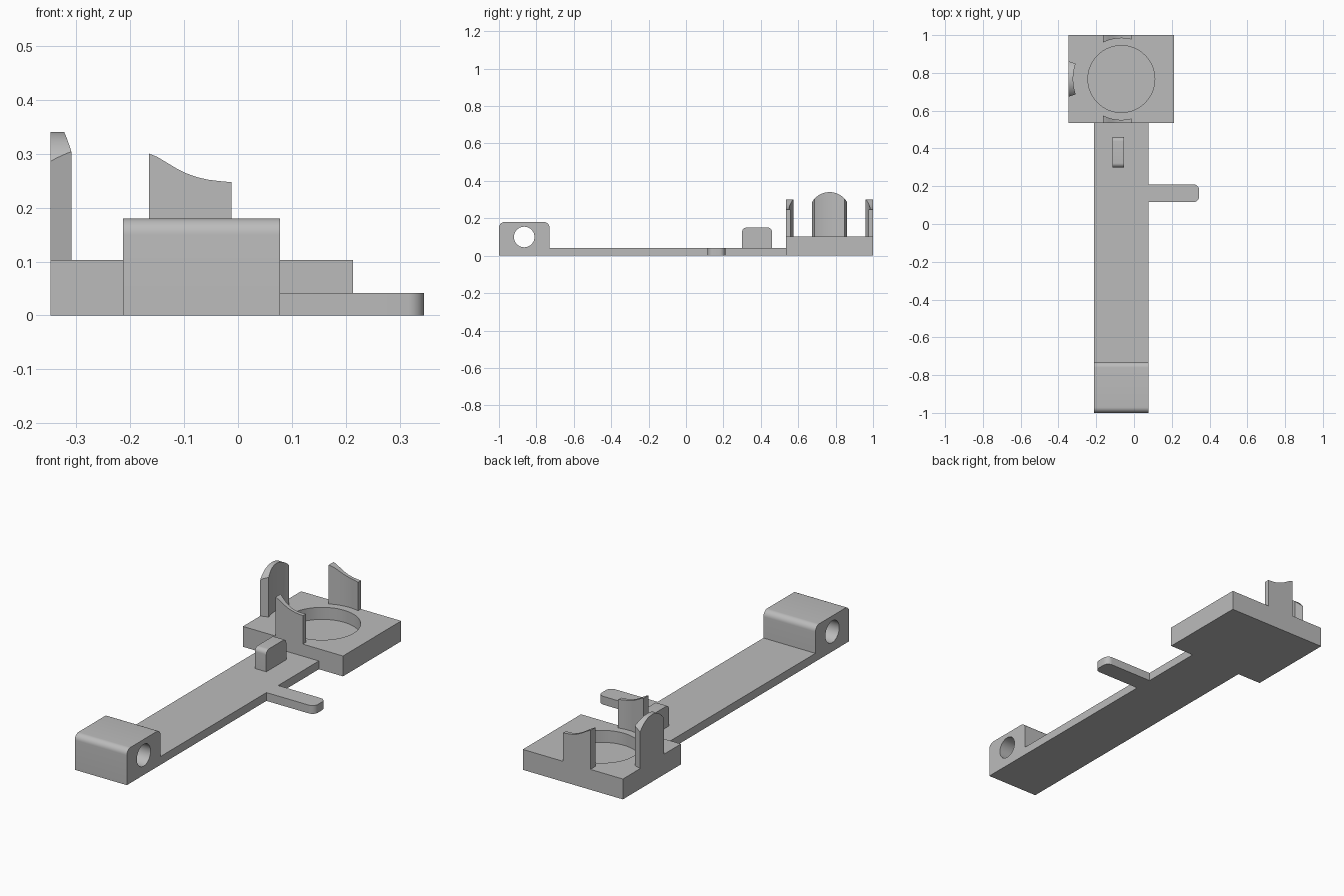
import bpy, bmesh
from math import sin, cos, pi, sqrt, atan2, radians
from mathutils import Vector

if "Cube" in bpy.data.objects:
    bpy.data.objects.remove(bpy.data.objects["Cube"], do_unlink=True)

grey = bpy.data.materials.new("plain grey")
grey.use_nodes = True
colour = (0.5, 0.5, 0.5, 1)
grey.diffuse_color = colour
next(n for n in grey.node_tree.nodes if n.type == "BSDF_PRINCIPLED").inputs["Base Color"].default_value = colour

CX, CY = -0.067, 0.7675   # centre of the round pocket
PLATE, HEAD = 0.042, 0.103  # top heights of the bar and the head


def prism(name, points, axis, a, b):
    """Extrude a 2D outline along an axis from a to b."""
    place = {"x": lambda u, v, w: (w, u, v),
             "y": lambda u, v, w: (u, w, v),
             "z": lambda u, v, w: (u, v, w)}[axis]
    bm = bmesh.new()
    low = [bm.verts.new(place(u, v, a)) for u, v in points]
    high = [bm.verts.new(place(u, v, b)) for u, v in points]
    bm.faces.new(low)
    bm.faces.new(high)
    n = len(points)
    for i in range(n):
        j = (i + 1) % n
        bm.faces.new((low[i], low[j], high[j], high[i]))
    bmesh.ops.recalc_face_normals(bm, faces=bm.faces)
    mesh = bpy.data.meshes.new(name)
    bm.to_mesh(mesh)
    bm.free()
    mesh.materials.append(grey)
    obj = bpy.data.objects.new(name, mesh)
    bpy.context.collection.objects.link(obj)
    return obj


def arc(cu, cv, r, start, end, steps):
    return [(cu + r * cos(start + (end - start) * i / steps),
             cv + r * sin(start + (end - start) * i / steps)) for i in range(steps + 1)]


def circle(cu, cv, r):
    return arc(cu, cv, r, 0, 2 * pi, 64)[:-1]


def rect(u0, u1, v0, v1, r=0, rounded=()):
    """Rectangle outline; corners are numbered from upper right, anticlockwise."""
    corners = [(u1, v1, -1, -1), (u0, v1, 1, -1), (u0, v0, 1, 1), (u1, v0, -1, 1)]
    out = []
    for i, (u, v, su, sv) in enumerate(corners):
        if i in rounded:
            out += arc(u + su * r, v + sv * r, r, i * pi / 2, (i + 1) * pi / 2, 8)
        else:
            out.append((u, v))
    return out


def combine(obj, cutter, operation):
    mod = obj.modifiers.new("cut", "BOOLEAN")
    mod.operation, mod.solver, mod.object = operation, "EXACT", cutter
    cutter.hide_render = True
    bpy.context.view_layer.update()
    bpy.ops.object.select_all(action="DESELECT")
    bpy.context.view_layer.objects.active = obj
    obj.select_set(True)
    bpy.ops.object.modifier_apply(modifier=mod.name)
    bpy.data.objects.remove(cutter, do_unlink=True)


def smooth(*objects):
    bpy.ops.object.select_all(action="DESELECT")
    for obj in objects:
        obj.select_set(True)
    bpy.context.view_layer.objects.active = objects[0]
    bpy.ops.object.shade_smooth_by_angle(angle=radians(30))


# Long flat bar
bar = prism("bar", rect(-0.213, 0.078, -0.73, 0.535), "z", 0, PLATE)

# Pivot block with a cross hole
block = prism("pivot_block", rect(-1, -0.73, 0, 0.18, 0.03, (0, 1)), "x", -0.213, 0.078)
combine(block, prism("hole_cutter", circle(-0.865, 0.1, 0.055), "x", -0.4, 0.3), "DIFFERENCE")

# Small stop peg and side arm
peg = prism("stop_peg", rect(0.3, 0.46, PLATE, 0.15, 0.022, (0, 1)), "x", -0.115, -0.052)
arm = prism("side_arm", rect(0.078, 0.345, 0.116, 0.21, 0.03, (0, 3)), "z", 0, PLATE)

# Square head with a round pocket
head = prism("head", rect(-0.347, 0.213, 0.535, 1), "z", 0, HEAD)
combine(head, prism("pocket_cutter", circle(CX, CY, 0.177), "z", PLATE, 0.3), "DIFFERENCE")

# Side clip: radial ends, hollow inner face, domed top
half = atan2(0.081, 0.241)
outer = 0.28 * sin(half) / cos(half)
side_plan = ([(-0.347, CY + outer)] + [(-0.347, CY - outer)]
             + arc(CX, CY, 0.255, pi + half, pi - half, 16))
side_clip = prism("side_clip", side_plan, "z", HEAD, 0.4)
dome = arc(CY, 0.231, 0.109, 0, pi, 32) + [(CY - 0.109, 0), (CY + 0.109, 0)]
combine(side_clip, prism("dome_cutter", dome, "x", -0.5, 0), "INTERSECT")

# Front and back clips: hollow inner face, sweeping top
x0, x1 = -0.165, -0.012
sweep = [(-0.165, 0.3), (-0.15, 0.294), (-0.135, 0.285), (-0.115, 0.273), (-0.095, 0.263),
         (-0.075, 0.256), (-0.055, 0.2515), (-0.035, 0.249), (-0.012, 0.247)]
sweep_outline = [(-0.3, 0.3)] + sweep + [(0.1, 0.247), (0.1, 0), (-0.3, 0)]
clips = []
for name, side in (("front_clip", -1), ("back_clip", 1)):
    xs = [x0 + (x1 - x0) * i / 16 for i in range(17)]
    inner = [(x, CY + side * sqrt(0.216 ** 2 - (x - CX) ** 2)) for x in xs]
    edge = CY + side * 0.2325
    clip = prism(name, inner + [(x1, edge), (x0, edge)], "z", HEAD, 0.4)
    combine(clip, prism("sweep_cutter", sweep_outline, "y", 0.4, 1.2), "INTERSECT")
    clips.append(clip)

smooth(block, peg, arm, head, side_clip, *clips)
